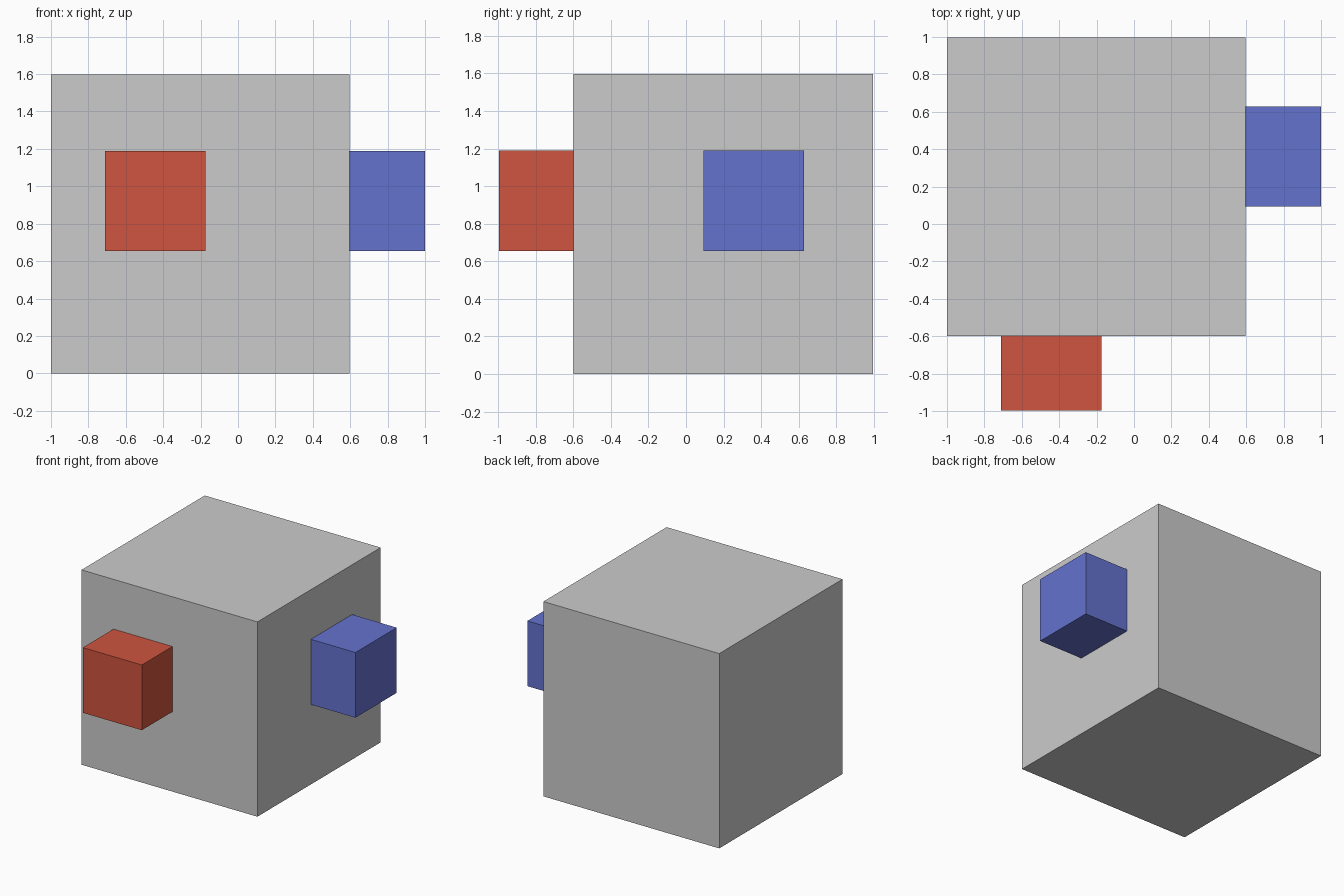
import bpy
from mathutils import Vector

if "Cube" in bpy.data.objects:
    bpy.data.objects.remove(bpy.data.objects["Cube"])


def box(name, low, high, color=None):
    low, high = Vector(low), Vector(high)
    bpy.ops.mesh.primitive_cube_add(size=1, location=(low + high) / 2)
    obj = bpy.context.object
    obj.name = name
    obj.scale = high - low
    bpy.ops.object.transform_apply(location=False, rotation=False, scale=True)
    if color:
        mat = bpy.data.materials.new(name + "_color")
        mat.diffuse_color = color
        mat.use_nodes = True
        mat.node_tree.nodes["Principled BSDF"].inputs["Base Color"].default_value = mat.diffuse_color
        obj.data.materials.append(mat)
    return obj


# Large grey cube
box("body", (-1, -0.6, 0), (0.596, 0.997, 1.598))

# Red block on the front face
box("front_block", (-0.71, -0.997, 0.655), (-0.175, -0.6, 1.19), (0.62, 0.09, 0.05, 1))

# Blue block on the right face
box("side_block", (0.596, 0.094, 0.655), (1, 0.628, 1.19), (0.13, 0.17, 0.62, 1))
